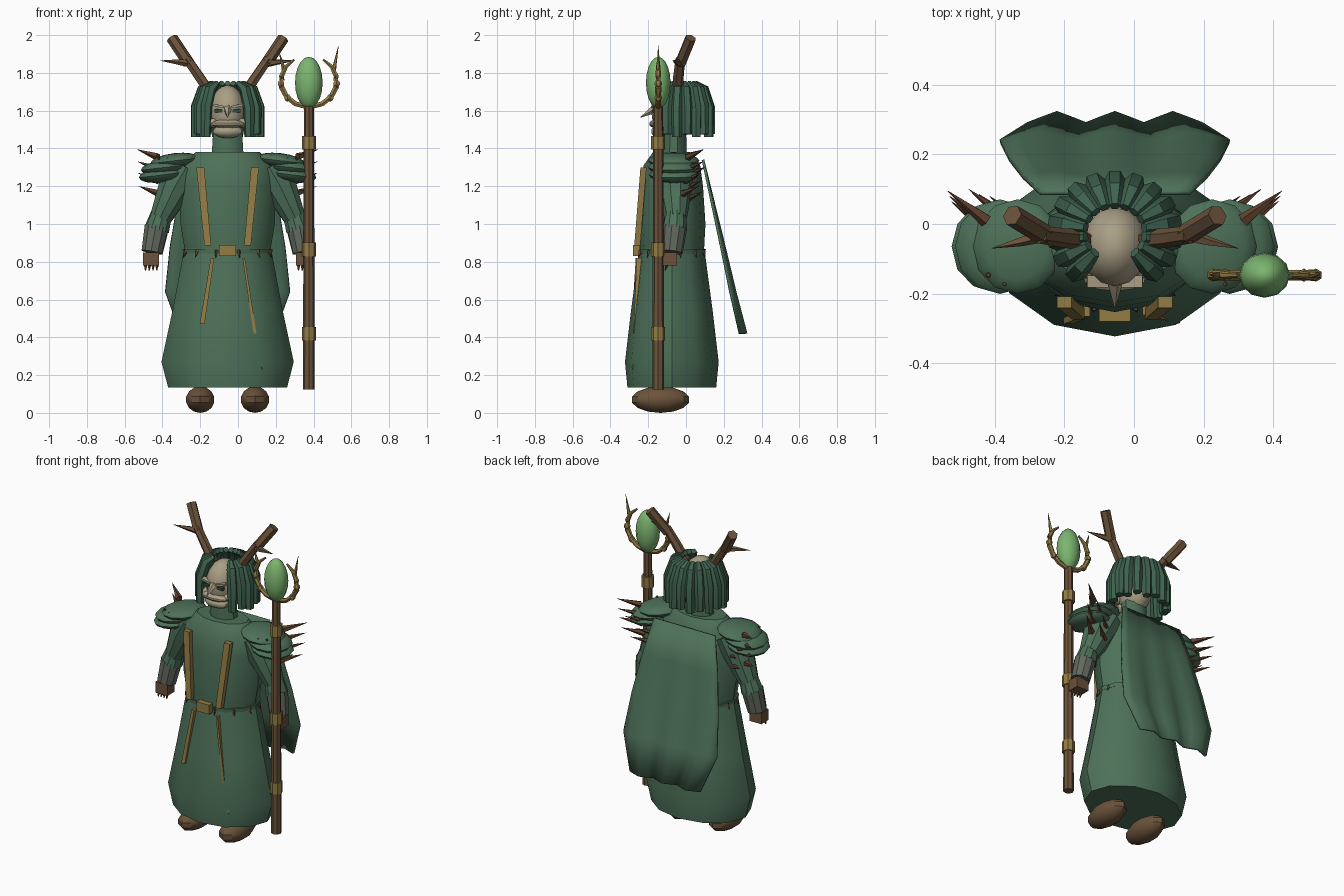
import bpy, bmesh, math
from mathutils import Vector, Matrix

if "Cube" in bpy.data.objects:
    bpy.data.objects.remove(bpy.data.objects["Cube"])

CX, CY = -0.055, -0.075          # body axis
sin, cos, pi = math.sin, math.cos, math.pi


def material(name, rgb):
    m = bpy.data.materials.new(name)
    m.diffuse_color = (*rgb, 1)
    m.use_nodes = True
    m.node_tree.nodes["Principled BSDF"].inputs["Base Color"].default_value = m.diffuse_color
    return m


GREEN = material("robe green", (0.075, 0.165, 0.100))
HAIR = material("hair green", (0.050, 0.125, 0.080))
SKIN = material("pale skin", (0.400, 0.345, 0.235))
BROWN = material("wood brown", (0.145, 0.085, 0.042))
THORN = material("thorn brown", (0.120, 0.055, 0.028))
GOLD = material("dull gold", (0.290, 0.200, 0.060))
ORB = material("orb green", (0.200, 0.460, 0.160))
GREY = material("bracer grey", (0.120, 0.140, 0.110))
DARK = material("eye green", (0.030, 0.070, 0.045))


def finish(bm, name, mat):
    bmesh.ops.recalc_face_normals(bm, faces=bm.faces)
    me = bpy.data.meshes.new(name)
    bm.to_mesh(me)
    bm.free()
    me.materials.append(mat)
    ob = bpy.data.objects.new(name, me)
    bpy.context.collection.objects.link(ob)
    return ob


def skin_rings(name, rings, mat):
    """Closed skin through equal-length rings of points."""
    bm = bmesh.new()
    vs = [[bm.verts.new(p) for p in r] for r in rings]
    n = len(vs[0])
    for a, b in zip(vs, vs[1:]):
        for i in range(n):
            bm.faces.new((a[i], a[(i + 1) % n], b[(i + 1) % n], b[i]))
    bm.faces.new(vs[0][::-1])
    bm.faces.new(vs[-1])
    return finish(bm, name, mat)


def loft(name, levels, mat, n=12):
    """Upright body from levels of (z, centre y, half x, half y)."""
    return skin_rings(name, [[(CX + rx * sin(2 * pi * i / n), cy - ry * cos(2 * pi * i / n), z)
                              for i in range(n)] for z, cy, rx, ry in levels], mat)


def tube(name, pts, radii, mat, n=6):
    pts = [Vector(p) for p in pts]
    rings = []
    for k, p in enumerate(pts):
        d = pts[min(k + 1, len(pts) - 1)] - pts[max(k - 1, 0)]
        q = d.to_track_quat('Z', 'Y')
        r = max(radii[k], 0.0008)
        rings.append([p + q @ Vector((r * cos(2 * pi * i / n), r * sin(2 * pi * i / n), 0))
                      for i in range(n)])
    return skin_rings(name, rings, mat)


def ball(name, c, r, mat, seg=10, rings=7, tilt=0):
    bm = bmesh.new()
    m = Matrix.Translation(c) @ Matrix.Rotation(tilt, 4, 'Y') @ Matrix.Diagonal((*r, 1))
    bmesh.ops.create_uvsphere(bm, u_segments=seg, v_segments=rings, radius=1, matrix=m)
    return finish(bm, name, mat)


def box(name, c, size, mat, tilt=0):
    bm = bmesh.new()
    m = Matrix.Translation(c) @ Matrix.Rotation(tilt, 4, 'Y') @ Matrix.Diagonal((*size, 1))
    bmesh.ops.create_cube(bm, size=1, matrix=m)
    return finish(bm, name, mat)


def strip(name, a, b, w0, w1, mat, depth=0.016):
    """Flat band from a to b facing the front."""
    return skin_rings(name, [[(p[0] + sx * w, p[1] + sy * depth, p[2])
                              for sx, sy in ((-1, -1), (1, -1), (1, 1), (-1, 1))]
                             for p, w in ((a, w0), (b, w1))], mat)


# Robe: skirt, torso, neck
loft("skirt", [(0.135, CY, 0.315, 0.235), (0.27, CY, 0.35, 0.248), (0.55, CY, 0.29, 0.215),
               (0.87, CY, 0.23, 0.172)], GREEN)
loft("torso", [(0.85, CY, 0.225, 0.17), (1.0, CY, 0.25, 0.178), (1.2, CY, 0.255, 0.165),
               (1.31, CY, 0.25, 0.15), (1.38, CY, 0.17, 0.10)], GREEN)
loft("neck", [(1.34, -0.065, 0.09, 0.07), (1.50, -0.065, 0.08, 0.065)], GREEN, 10)
loft("belt", [(0.845, CY, 0.236, 0.178), (0.868, CY, 0.238, 0.18)], GREEN)
box("buckle", (CX, -0.262, 0.86), (0.09, 0.035, 0.06), GOLD)
for i in range(12):
    a = 2 * pi * (i + 0.5) / 12
    p = Vector((CX + 0.225 * sin(a), CY - 0.17 * cos(a), 0.86))
    tube("belt_thorn", [p, p + Vector((0.02 * sin(a), -0.015 * cos(a), -0.04))], [0.012, 0], THORN, 4)

# Head and face
ball("head", (CX, -0.065, 1.59), (0.098, 0.118, 0.145), SKIN, 14, 10)
tube("nose", [(CX, -0.165, 1.61), (CX, -0.24, 1.565)], [0.024, 0.002], SKIN, 5)
ball("mouth_fold", (CX, -0.155, 1.53), (0.092, 0.04, 0.024), SKIN)
ball("chin", (CX, -0.135, 1.49), (0.082, 0.05, 0.036), SKIN)

# Hair locks, leaving the face and crown open
LOCKS = 15
for i in range(LOCKS):
    a = math.radians(-138 + 276 * i / (LOCKS - 1))      # 0 points backwards
    u = Vector((sin(a), cos(a) * 0.90, 0))
    o = Vector((CX, -0.025, 0))
    low = 1.46 + 0.015 * (i % 2)
    tube("hair_lock", [o + u * 0.085 + Vector((0, 0, 1.745)), o + u * 0.135 + Vector((0, 0, 1.715)),
                       o + u * 0.168 + Vector((0, 0, 1.62)), o + u * 0.172 + Vector((0, 0, low))],
         [0.016, 0.029, 0.031, 0.026], HAIR)

for s in (-1, 1):
    def P(d, y, z):
        return Vector((CX + s * d, y, z))

    # Face details
    ball("cheek", P(0.075, -0.125, 1.535), (0.032, 0.035, 0.026), SKIN, 8, 6)
    box("eye", P(0.048, -0.168, 1.60), (0.042, 0.02, 0.018), DARK)
    box("brow", P(0.05, -0.165, 1.625), (0.062, 0.035, 0.012), SKIN, s * -0.2)

    # Antlers
    tube("antler_base", [P(0.09, -0.045, 1.69), P(0.15, -0.04, 1.78), P(0.215, -0.03, 1.875)],
         [0.03, 0.028, 0.026], BROWN)
    tube("antler_tip", [P(0.205, -0.03, 1.85), P(0.295, 0.025, 1.985)], [0.031, 0.031], BROWN)
    tube("antler_tine", [P(0.20, -0.03, 1.85), P(0.27, -0.05, 1.858), P(0.355, -0.07, 1.865)],
         [0.022, 0.014, 0], BROWN, 5)

    # Layered shoulder plates with studs
    for d, z, r in ((0.345, 1.26, 0.125), (0.33, 1.30, 0.13), (0.28, 1.335, 0.13)):
        ball("shoulder_plate", P(d, -0.065, z), (r, r + 0.006, 0.04), GREEN, 12, 8, s * 0.12)
    for k in range(5):
        a = math.radians(-70 + 28 * k)
        ball("shoulder_stud", P(0.29 + 0.11 * sin(a), -0.065 - 0.11 * cos(a), 1.345),
             (0.008, 0.008, 0.008), THORN, 6, 4)

    # Shoulder thorns
    for d, y, z in ((0.48, 0.095, 1.395), (0.475, 0.09, 1.33), (0.475, 0.08, 1.27),
                    (0.47, 0.065, 1.20), (0.42, 0.10, 1.30), (0.39, 0.085, 1.17), (0.36, 0.08, 1.23)):
        tip = P(d, y, z)
        tube("shoulder_thorn", [tip + Vector((-s * 0.11, -0.085, -0.04)), tip], [0.021, 0], THORN, 5)

    # Arms, bracers and hands
    tube("upper_arm", [P(0.22, -0.06, 1.30), P(0.275, -0.06, 1.20), P(0.355, -0.055, 1.03)],
         [0.10, 0.095, 0.06], GREEN, 10)
    tube("forearm", [P(0.345, -0.055, 1.07), P(0.375, -0.06, 0.97)], [0.055, 0.067], GREEN, 10)
    tube("bracer", [P(0.375, -0.06, 0.985), P(0.40, -0.075, 0.85)], [0.066, 0.058], GREY, 10)
    box("hand", P(0.405, -0.085, 0.815), (0.085, 0.075, 0.07), BROWN)
    for k in range(4):
        f = P(0.375 + 0.02 * k, -0.10, 0.79)
        tube("claw", [f, f + Vector((0, -0.01, -0.035))], [0.012, 0.003], THORN, 5)

    # Feet
    ball("foot", P(0.145, -0.135, 0.07), (0.08, 0.155, 0.07), BROWN, 10, 7)

    # Lapel bands
    strip("lapel", P(0.145, -0.225, 1.30), P(0.105, -0.258, 0.885), 0.021, 0.018, GOLD)

# Hanging sash ends
strip("left_sash", (-0.135, -0.25, 0.82), (-0.19, -0.272, 0.47), 0.009, 0.013, GOLD)
strip("right_sash", (0.03, -0.245, 0.82), (0.09, -0.262, 0.42), 0.006, 0.008, GOLD)
tube("right_sash_tip", [(0.09, -0.268, 0.42), (0.13, -0.283, 0.23)], [0.008, 0.003], GOLD, 4)

# Cape: wavy sloping sheet with thickness
bm = bmesh.new()
COLS = 12
grid = []
for z, y, w in ((1.34, 0.09, 0.215), (1.12, 0.14, 0.265), (0.88, 0.195, 0.305),
                (0.64, 0.248, 0.33), (0.42, 0.302, 0.25)):
    wave = 0.016 * (1.34 - z) / 0.92
    grid.append([bm.verts.new((CX + w * (2 * i / COLS - 1), y + wave * cos(6 * pi * (i / COLS - 0.5)), z))
                 for i in range(COLS + 1)])
for a, b in zip(grid, grid[1:]):
    for i in range(COLS):
        bm.faces.new((a[i], a[i + 1], b[i + 1], b[i]))
cape = finish(bm, "cape", GREEN)
mod = cape.modifiers.new("thickness", 'SOLIDIFY')
mod.thickness, mod.offset = 0.014, 0

# Staff with collars, orb and thorned crown
SX, SY = 0.375, -0.147
tube("staff", [(SX, SY, 0.125), (SX, SY, 0.9), (SX, SY, 1.63)], [0.031, 0.029, 0.026], BROWN, 8)
for z in (0.42, 0.865, 1.43):
    tube("staff_collar", [(SX, SY, z - 0.036), (SX, SY, z + 0.036)], [0.037, 0.037], GOLD, 8)
ball("orb", (SX, SY, 1.748), (0.073, 0.065, 0.137), ORB, 12, 10)
for s, top in ((-1, 1.91), (1, 1.945)):
    arc = [(SX + s * 0.148 * sin(a), SY, 1.755 - 0.135 * cos(a))
           for a in (math.radians(t) for t in range(5, 150, 24))]
    tube("crown_arm", arc, [0.014, 0.015, 0.015, 0.017, 0.015, 0.012, 0.006], GOLD)
    tube("crown_thorn", [(SX + s * 0.142, SY, 1.76), (SX + s * 0.135, SY, 1.83), (SX + s * 0.157, SY, top)],
         [0.014, 0.011, 0], GOLD, 5)
    for t in (50, 85):
        a = math.radians(t)
        ball("crown_knot", (SX + s * 0.148 * sin(a), SY, 1.755 - 0.135 * cos(a)),
             (0.02, 0.02, 0.02), GOLD, 6, 5)

# Smooth shading with sharp edges kept
bpy.ops.object.select_all(action='SELECT')
bpy.context.view_layer.objects.active = cape
bpy.ops.object.shade_smooth_by_angle(angle=math.radians(35))
